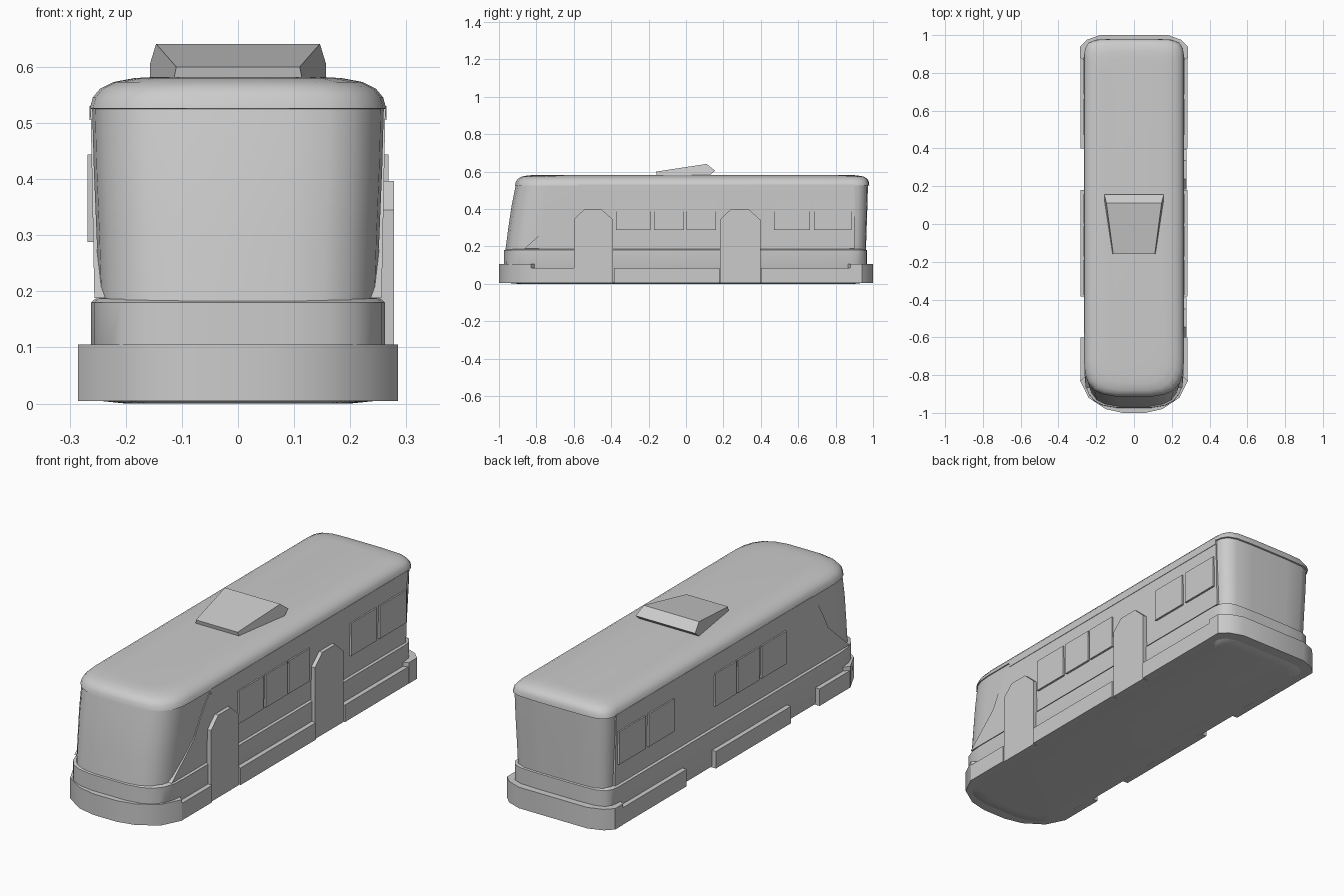
import bpy, bmesh, math

if "Cube" in bpy.data.objects:
    bpy.data.objects.remove(bpy.data.objects["Cube"])


def finish(name, bm, smooth=None):
    bmesh.ops.recalc_face_normals(bm, faces=bm.faces[:])
    me = bpy.data.meshes.new(name)
    bm.to_mesh(me)
    bm.free()
    ob = bpy.data.objects.new(name, me)
    bpy.context.collection.objects.link(ob)
    if smooth:
        bpy.ops.object.select_all(action='DESELECT')
        ob.select_set(True)
        bpy.context.view_layer.objects.active = ob
        bpy.ops.object.shade_smooth_by_angle(angle=math.radians(smooth))
    return ob


def loft(name, rings, smooth=None):
    """Join equal-length rings of points and cap both ends."""
    bm = bmesh.new()
    vs = [[bm.verts.new(p) for p in r] for r in rings]
    n = len(vs[0])
    for a, b in zip(vs, vs[1:]):
        for i in range(n):
            j = (i + 1) % n
            bm.faces.new((a[i], a[j], b[j], b[i]))
    bm.faces.new(vs[0])
    bm.faces.new(vs[-1])
    return finish(name, bm, smooth)


def mirrored(half):
    return half + [(-x, y) for x, y in reversed(half)]


def plan(z, hw, yf, yb):
    """Plan outline of the body: bowed nose, tighter rounded tail."""
    half = [(hw * .35, yf), (hw * .62, yf + .012), (hw * .80, yf + .035),
            (hw * .92, yf + .075), (hw * .98, yf + .12), (hw, yf + .18),
            (hw, yb - .09), (hw * .98, yb - .05), (hw * .91, yb - .02),
            (hw * .75, yb - .004), (hw * .4, yb)]
    return [(x, y, z) for x, y in mirrored(half)]


def box(name, x0, x1, y0, y1, z0, z1):
    return loft(name, [[(x, y0, z0), (x, y1, z0), (x, y1, z1), (x, y0, z1)]
                       for x in (x0, x1)])


# lower body and floor
loft("lower_body", [plan(0, .2, -.90, .90), plan(.006, .258, -.965, .955),
                    plan(.015, .262, -.975, .968), plan(.18, .262, -.972, .968),
                    plan(.187, .254, -.955, .955)], 40)

# glazed core: windscreen and rear window
loft("windscreen_and_rear", [plan(.183, .248, -.965, .962),
                             plan(.30, .252, -.950, .966),
                             plan(.42, .257, -.932, .970),
                             plan(.53, .260, -.910, .973)], 40)

# side walls with the slanted windscreen pillar
wall = [(-.865, .188), (-.75, .29), (-.70, .335), (-.66, .41), (-.63, .46),
        (-.58, .525), (.90, .525), (.90, .188)]
loft("side_walls", [[(s * (.256 + (z - .188) * .02), y, z) for y, z in wall]
                    for s in (-1, 1)])

# roof with rounded edge
loft("roof", [plan(.524, .258, -.905, .970), plan(.526, .264, -.914, .980),
              plan(.545, .259, -.910, .978), plan(.561, .246, -.900, .970),
              plan(.573, .222, -.880, .952), plan(.580, .185, -.845, .915),
              plan(.582, .15, -.80, .88)], 40)

# roof edge trim on both sides
for side, s in (("left", -1), ("right", 1)):
    box(side + "_roof_trim", s * .24, s * .2645, -.58, .90, .505, .53)

# skirt end pieces
front = [(.06, -1), (.15, -.98), (.24, -.92), (.285, -.83), (.25, -.80)]
back = [(.25, .86), (.285, .88), (.285, .94), (.25, .975), (.18, 1)]
for name, half in (("front_skirt", front), ("rear_skirt", back)):
    loft(name, [[(x, y, z) for x, y in mirrored(half)] for z in (.005, .105)], 40)

# side skirts, open at the doorways
for side, s in (("left", -1), ("right", 1)):
    for i, (a, b) in enumerate([(-.83, -.60), (-.385, .18), (.40, .89)]):
        box(f"{side}_skirt_{i + 1}", s * .25, s * .284, a, b, .005, .086)

# side windows
spans = [(-.375, -.19), (-.172, -.01), (.002, .16), (.47, .663), (.685, .885)]
for side, s in (("left", -1), ("right", 1)):
    for i, (a, b) in enumerate(spans):
        box(f"{side}_window_{i + 1}", s * .25, s * .268, a, b, .288, .444)

# doors on the right side
for i, (a, b) in enumerate([(-.60, -.39), (.183, .397)]):
    prof = [(a, .005), (a, .345), (a + .055, .397), (b - .06, .397),
            (b, .343), (b, .005)]
    loft(f"door_{i + 1}", [[(x, y, z) for y, z in prof] for x in (.24, .278)])

# wedge-shaped roof unit
unit = [(.115, -.155, .575), (.11, -.16, .60), (.146, .11, .641),
        (.157, .155, .605), (.157, .12, .575)]
loft("roof_unit", [[(s * x, y, z) for x, y, z in unit] for s in (-1, 1)])
